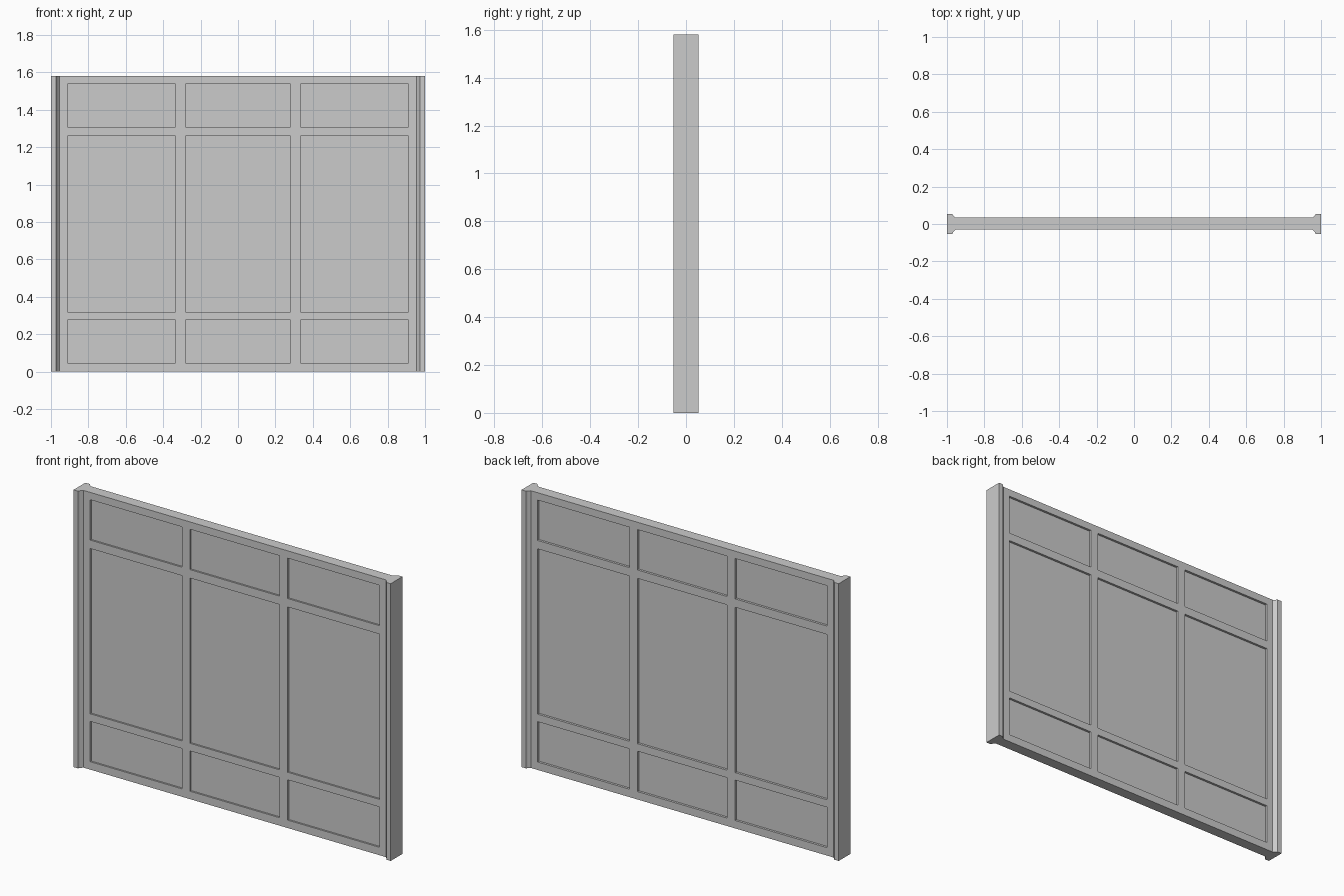
import bpy, bmesh

if "Cube" in bpy.data.objects:
    bpy.data.objects.remove(bpy.data.objects["Cube"])

H = 1.58             # overall height
FRONT, BACK = -0.029, 0.034   # slab faces


def new_object(name, bm):
    bmesh.ops.recalc_face_normals(bm, faces=bm.faces)
    mesh = bpy.data.meshes.new(name)
    bm.to_mesh(mesh)
    bm.free()
    ob = bpy.data.objects.new(name, mesh)
    bpy.context.collection.objects.link(ob)
    return ob


def add_box(bm, x0, x1, y0, y1, z0, z1):
    verts = bmesh.ops.create_cube(bm, size=1)["verts"]
    for v in verts:
        v.co.x = x1 if v.co.x > 0 else x0
        v.co.y = y1 if v.co.y > 0 else y0
        v.co.z = z1 if v.co.z > 0 else z0


# Wall slab with flared end posts: half plan profile, mirrored and extruded
half = [(0.954, FRONT), (0.966, -0.043), (0.972, -0.053), (1, -0.053),
        (1, 0.053), (0.972, 0.053), (0.966, 0.045), (0.954, BACK)]
plan = half + [(-x, y) for x, y in reversed(half)]
bm = bmesh.new()
face = bm.faces.new([bm.verts.new((x, y, 0)) for x, y in plan])
ext = bmesh.ops.extrude_face_region(bm, geom=[face])["geom"]
bmesh.ops.translate(bm, vec=(0, 0, H),
                    verts=[g for g in ext if isinstance(g, bmesh.types.BMVert)])
wall = new_object("wall_panel", bm)

# Recessed panels, 3 x 3 on both faces
columns = [(-0.912, -0.334), (-0.282, 0.282), (0.334, 0.912)]
rows = [(0.045, 0.275), (0.318, 1.26), (1.308, 1.538)]
bm = bmesh.new()
for x0, x1 in columns:
    for z0, z1 in rows:
        add_box(bm, x0, x1, FRONT - 0.05, FRONT + 0.01, z0, z1)
        add_box(bm, x0, x1, BACK - 0.013, BACK + 0.05, z0, z1)
cutter = new_object("recess_cutter", bm)
cutter.hide_render = True
cutter.display_type = 'WIRE'

mod = wall.modifiers.new("recesses", 'BOOLEAN')
mod.operation = 'DIFFERENCE'
mod.solver = 'EXACT'
mod.object = cutter

# Bake the cut and drop the helper
bpy.context.view_layer.objects.active = wall
wall.select_set(True)
bpy.ops.object.modifier_apply(modifier=mod.name)
bpy.data.objects.remove(cutter)
